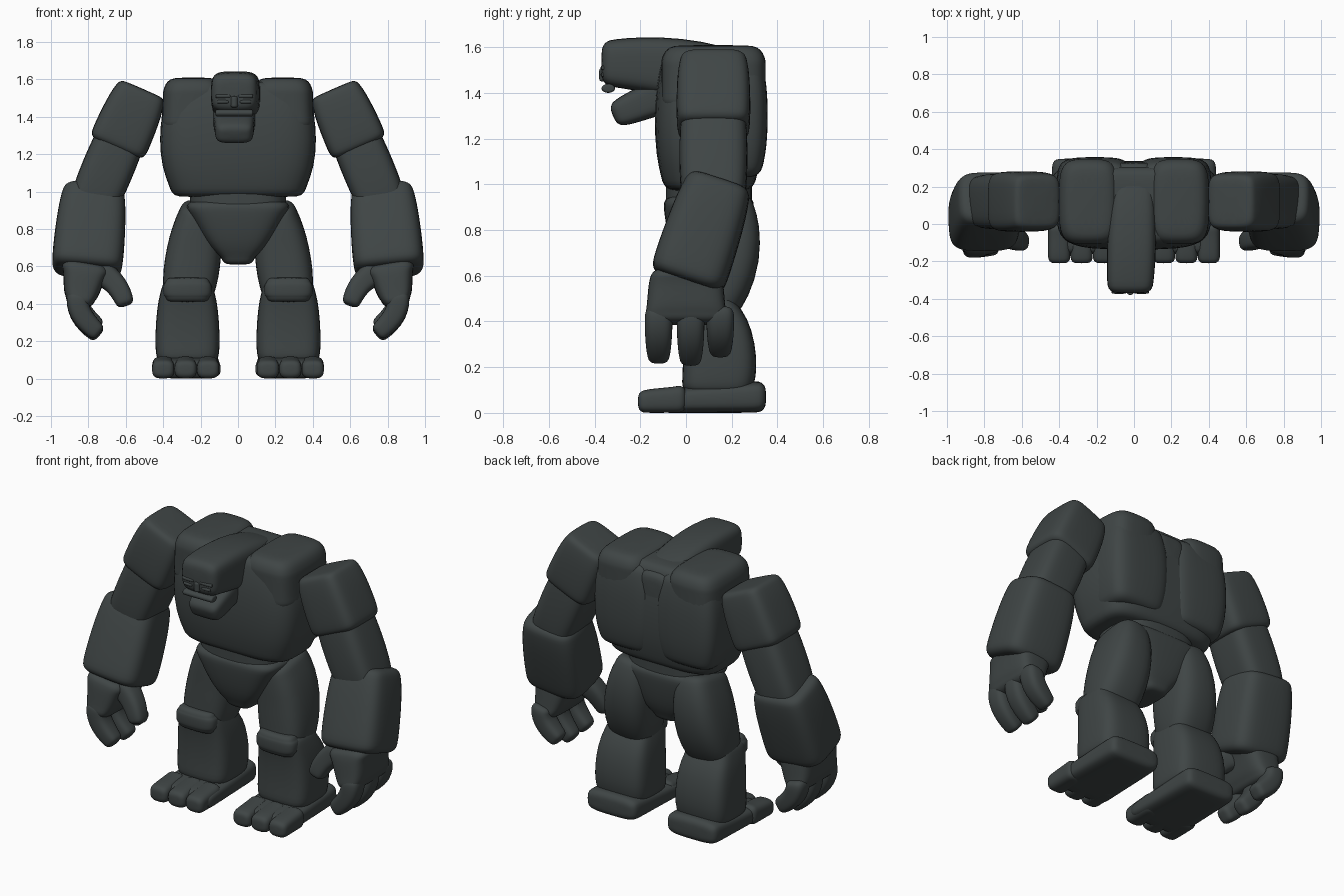
import bpy, bmesh, math
from mathutils import Vector

cube = bpy.data.objects.get("Cube")
if cube:
    bpy.data.objects.remove(cube)

stone = bpy.data.materials.new("dark slate")
stone.use_nodes = True
colour = (0.05, 0.06, 0.06, 1)
stone.diffuse_color = colour
stone.node_tree.nodes["Principled BSDF"].inputs["Base Color"].default_value = colour

ACROSS, ALONG, UP = Vector((1, 0, 0)), Vector((0, 1, 0)), Vector((0, 0, 1))
SIDES = 20
STEPS = 4


def outline(power):
    """Unit cross-section between a circle (power two) and a square (large power)."""
    points = []
    for i in range(SIDES):
        angle = math.tau * (i + 0.5) / SIDES
        points.append([math.copysign(abs(value) ** (2 / power), value)
                       for value in (math.cos(angle), math.sin(angle))])
    return points


def block(name, start, end, size, end_size=None, bulge=0, bow=(0, 0, 0),
          axis=None, mirror=False, power=4, edge=0.05):
    """Rounded block swept from start to end; size holds half width and half depth."""
    start, end, bow = Vector(start), Vector(end), Vector(bow)
    size = Vector(size)
    end_size = Vector(end_size) if end_size else size
    if axis and axis.dot(end - start) < 0:
        axis = -axis

    def station(t, inset=0, shift=0):
        swell = math.sin(math.pi * t)
        slope = end - start + bow * math.pi * math.cos(math.pi * t)
        direction = axis or slope.normalized()
        centre = start.lerp(end, t) + bow * swell + direction * shift
        radii = size.lerp(end_size, t) * (1 + bulge * swell)
        return centre, radii - Vector((inset, inset)), direction

    # Quarter-round both ends, with plain stations between them
    turns = [math.pi / 2 * i / 3 for i in range(4)]
    rounding = [(edge * (1 - math.sin(a)), edge * (1 - math.cos(a))) for a in turns]
    rings = [station(0, inset, shift) for inset, shift in rounding]
    rings += [station(i / STEPS) for i in range(1, STEPS)]
    rings += [station(1, inset, -shift) for inset, shift in reversed(rounding)]

    bm = bmesh.new()
    loops = []
    for centre, radii, direction in rings:
        guide = UP if abs(direction.y) > 0.8 else ALONG
        deep = (guide - direction * guide.dot(direction)).normalized()
        wide = deep.cross(direction)
        loops.append([bm.verts.new(centre + wide * radii.x * a + deep * radii.y * b)
                      for a, b in outline(power)])
    for lower, upper in zip(loops, loops[1:]):
        for i in range(SIDES):
            j = (i + 1) % SIDES
            bm.faces.new((lower[i], lower[j], upper[j], upper[i]))
    bm.faces.new(loops[0])
    bm.faces.new(loops[-1])
    bmesh.ops.recalc_face_normals(bm, faces=bm.faces)
    for face in bm.faces:
        face.smooth = True

    mesh = bpy.data.meshes.new(name)
    bm.to_mesh(mesh)
    bm.free()
    mesh.materials.append(stone)
    part = bpy.data.objects.new(name, mesh)
    bpy.context.collection.objects.link(part)
    if mirror:
        part.modifiers.new("mirror", "MIRROR").use_mirror_merge = False
    part.modifiers.new("smooth", "SUBSURF").render_levels = 1


def pair(name, *args, **options):
    """A block repeated on the other side of the body."""
    block(name, *args, mirror=True, **options)


# Torso
block("chest", (0, .1, .97), (0, .1, 1.59), (.37, .21), bulge=.15, axis=UP, edge=.06)
pair("back_muscle", (.21, .2, 1.03), (.21, .2, 1.57), (.18, .14), bulge=.15,
     axis=UP, edge=.06)
pair("shoulder_mass", (.25, .12, 1.3), (.24, .12, 1.61), (.16, .23), axis=UP, edge=.07)
block("waist", (0, .1, .85), (0, .1, 1.1), (.26, .19), axis=UP, power=3)
block("pelvis", (0, .1, .61), (0, .1, .95), (.09, .13), end_size=(.28, .2), bulge=.1,
      axis=UP, edge=.04)

# Head: a long slab running back into the spine, with a separate jaw
HEAD = -.02
block("skull", (HEAD, -.37, 1.53), (0, .33, 1.43), (.125, .105), end_size=(.11, .13),
      bulge=.12, bow=(0, 0, .03), axis=ALONG)
block("jaw", (HEAD, -.08, 1.4), (HEAD, -.32, 1.3), (.115, .085), end_size=(.1, .06),
      edge=.04)
block("upper_lip", (HEAD - .1, -.34, 1.42), (HEAD + .1, -.34, 1.42), (.02, .03),
      axis=ACROSS, power=2, edge=.01)
block("nose", (HEAD, -.36, 1.45), (HEAD, -.36, 1.51), (.02, .02), axis=UP, power=2,
      edge=.01)
for side, sign in (("left", 1), ("right", -1)):
    for feature, height, reach in (("eye", 1.48, .03), ("brow", 1.51, .04)):
        middle = Vector((HEAD + sign * .06, -.36, height))
        block(side + "_" + feature, middle - ACROSS * reach, middle + ACROSS * reach,
              (.01, .012), bulge=.2, axis=ACROSS, power=2, edge=.005)

# Arms
pair("shoulder_block", (.51, .12, 1.55), (.65, .12, 1.23), (.14, .15),
     end_size=(.16, .16), bulge=.05, power=5, edge=.04)
pair("upper_arm", (.6, .12, 1.35), (.79, .12, .9), (.13, .14), bulge=.08)
pair("forearm", (.77, .15, 1.02), (.81, 0, .57), (.17, .15), end_size=(.19, .17),
     bulge=.05)
pair("palm", (.81, 0, .62), (.85, 0, .39), (.13, .16), end_size=(.08, .18), edge=.04)
for name, y, tip in (("front", -.12, .24), ("middle", .02, .23), ("rear", .15, .27)):
    pair(name + "_finger", (.85, y, .46), (.74, y, tip), (.06, .06),
         end_size=(.05, .05), bulge=.1, bow=(.05, 0, 0), power=3, edge=.03)
pair("thumb", (.74, -.05, .57), (.6, -.1, .39), (.07, .07), end_size=(.05, .05),
     bow=(-.02, 0, .02), power=3, edge=.03)

# Legs
pair("thigh", (.2, .13, .93), (.27, .08, .43), (.11, .16), end_size=(.14, .13),
     bulge=.2, bow=(0, .05, 0), power=3)
pair("shin", (.27, .09, .53), (.27, .14, .08), (.14, .13), end_size=(.17, .16),
     bulge=.1, bow=(0, .03, 0), axis=UP)
pair("knee_cap", (.27, 0, .41), (.27, 0, .54), (.12, .06), bulge=.1, axis=UP,
     power=3, edge=.03)
pair("foot", (.27, .35, .07), (.27, -.16, .05), (.17, .07), end_size=(.18, .05),
     axis=ALONG, edge=.04)
for name, x in (("inner", .16), ("middle", .28), ("outer", .4)):
    pair(name + "_toe", (x, 0, .06), (x, -.21, .05), (.06, .06), end_size=(.06, .05),
         axis=ALONG, power=3, edge=.03)
